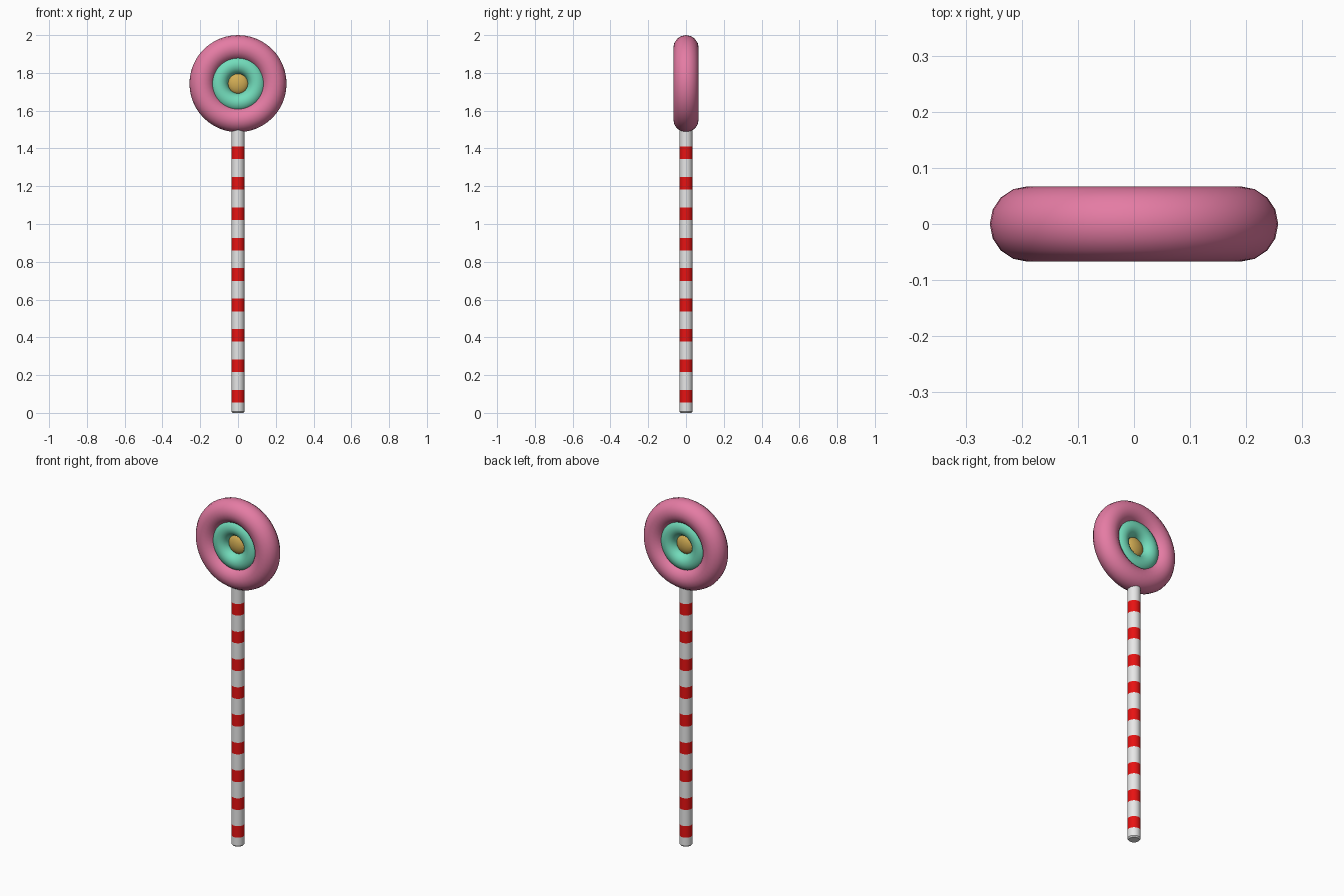
import bpy
import bmesh
import math

cube = bpy.data.objects.get("Cube")
if cube:
    bpy.data.objects.remove(cube)


def material(name, rgb):
    m = bpy.data.materials.new(name)
    m.use_nodes = True
    m.diffuse_color = (*rgb, 1)
    m.node_tree.nodes["Principled BSDF"].inputs["Base Color"].default_value = (*rgb, 1)
    return m


pink = material("pink", (0.78, 0.2, 0.37))
teal = material("teal", (0.17, 0.72, 0.5))
gold = material("gold", (0.65, 0.42, 0.09))
white = material("white", (0.8, 0.8, 0.8))
red = material("red", (0.8, 0.006, 0.006))

CENTRE = (0, 0, 1.743)


def finish(name, mat):
    ob = bpy.context.object
    ob.name = ob.data.name = name
    ob.data.materials.append(mat)
    bpy.ops.object.transform_apply(location=False)
    bpy.ops.object.shade_smooth_by_angle(angle=math.radians(40))
    return ob


def ring(name, major, minor, mat):
    bpy.ops.mesh.primitive_torus_add(
        location=CENTRE, rotation=(math.pi / 2, 0, 0), major_radius=major,
        minor_radius=minor, major_segments=48, minor_segments=16)
    return finish(name, mat)


# Candy head: two nested rings and a flattened centre
ring("outer_candy_ring", 0.19, 0.067, pink)
ring("inner_candy_ring", 0.1, 0.05, teal)
bpy.ops.mesh.primitive_uv_sphere_add(
    segments=32, ring_count=16, radius=0.056, location=CENTRE,
    rotation=(math.pi / 2, 0, 0), scale=(1, 1, 0.5))
finish("candy_centre", gold)

# Stick: a lathed tube with a slightly rounded foot and a ring at each stripe edge
RADIUS, SIDES, TOP = 0.034, 32, 1.54
PITCH, STRIPE, FIRST = 0.161, 0.067, 0.055
profile = [(RADIUS - 0.006, 0), (RADIUS, 0.007)]
for i in range(9):
    z = FIRST + i * PITCH
    profile += [(RADIUS, z), (RADIUS, z + STRIPE)]
profile.append((RADIUS, TOP))

bm = bmesh.new()
loops = []
for r, z in profile:
    loops.append([bm.verts.new((r * math.cos(a), r * math.sin(a), z))
                  for a in (2 * math.pi * k / SIDES for k in range(SIDES))])
for low, high in zip(loops, loops[1:]):
    for k in range(SIDES):
        n = (k + 1) % SIDES
        bm.faces.new((low[k], low[n], high[n], high[k]))
bm.faces.new(loops[0][::-1])
bm.faces.new(loops[-1])

# Red stripes by height
for f in bm.faces:
    phase = f.calc_center_median().z - FIRST
    if 0 < phase < 9 * PITCH - 0.01 and len(f.verts) == 4:
        f.material_index = int(phase % PITCH < STRIPE)

mesh = bpy.data.meshes.new("striped_stick")
bm.to_mesh(mesh)
bm.free()
stick = bpy.data.objects.new("striped_stick", mesh)
bpy.context.collection.objects.link(stick)
bpy.ops.object.select_all(action='DESELECT')
stick.select_set(True)
bpy.context.view_layer.objects.active = stick
mesh.materials.append(white)
mesh.materials.append(red)
bpy.ops.object.shade_smooth_by_angle(angle=math.radians(30))
